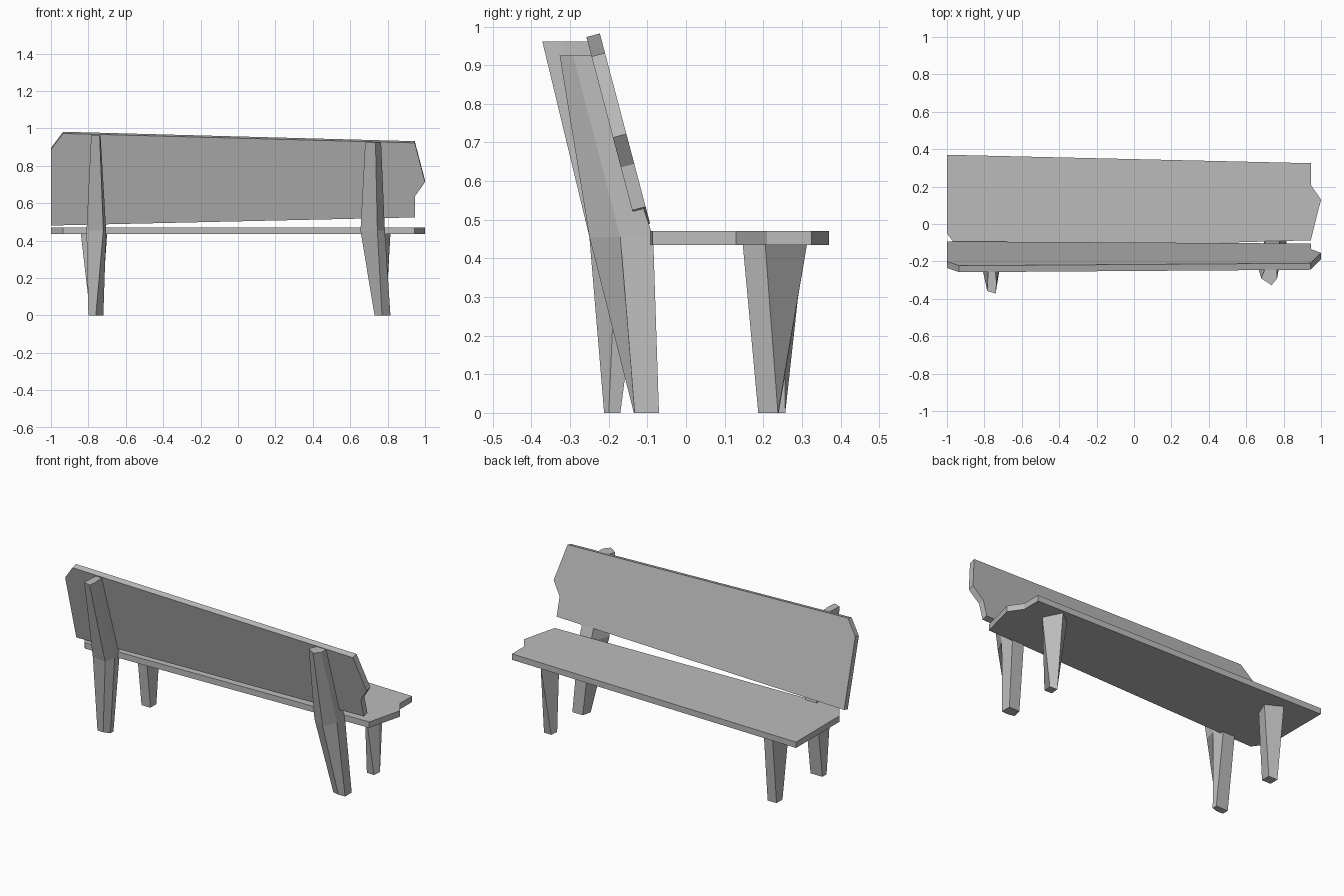
import bpy, bmesh, math
from mathutils import Matrix

cube = bpy.data.objects.get("Cube")
if cube:
    bpy.data.objects.remove(cube, do_unlink=True)

GREY = (0.5, 0.5, 0.5, 1)
grey = bpy.data.materials.new("plain grey")
grey.use_nodes = True
grey.diffuse_color = GREY
grey.node_tree.nodes["Principled BSDF"].inputs["Base Color"].default_value = GREY


def loft(name, rings):
    """Skin a stack of equal-sized corner rings and cap both ends."""
    bm = bmesh.new()
    loops = [[bm.verts.new(p) for p in ring] for ring in rings]
    n = len(loops[0])
    for low, high in zip(loops, loops[1:]):
        for i in range(n):
            j = (i + 1) % n
            bm.faces.new((low[i], low[j], high[j], high[i]))
    bm.faces.new(loops[0][::-1])
    bm.faces.new(loops[-1])
    bmesh.ops.recalc_face_normals(bm, faces=bm.faces)
    mesh = bpy.data.meshes.new(name)
    bm.to_mesh(mesh)
    bm.free()
    mesh.materials.append(grey)
    obj = bpy.data.objects.new(name, mesh)
    bpy.context.collection.objects.link(obj)
    return obj


def leg(name, *sections):
    """Each section is a height followed by its corners in plan."""
    return loft(name, [[(x, y, z) for x, y in corners] for z, corners in sections])


# Rough-cut plank shared by the seat and the backrest
THICK = 0.036
plank = [(-1, 0), (0.945, 0.045), (0.945, 0.16), (1, 0.24),
         (0.945, 0.457), (-0.935, 0.509), (-1, 0.42)]

# Seat plank lies flat, with its notched end at +x
loft("seat", [[(x, 0.37 - v, z) for x, v in plank] for z in (0.435, 0.435 + THICK)])

# Backrest plank leans back
backrest = loft("backrest", [[(x, y, v) for x, v in plank] for y in (-THICK, 0)])
backrest.data.transform(Matrix.Translation((0, -0.093, 0.49))
                        @ Matrix.Rotation(math.radians(14.8), 4, 'X'))

# Bent rear legs that carry the backrest
leg("rear_leg_right",
    (0, [(-0.8, -0.21), (-0.76, -0.212), (-0.72, -0.2), (-0.72, -0.17), (-0.8, -0.17)]),
    (0.455, [(-0.81, -0.24), (-0.72, -0.25), (-0.705, -0.18), (-0.72, -0.11), (-0.8, -0.11)]),
    (0.962, [(-0.785, -0.358), (-0.74, -0.372), (-0.735, -0.32), (-0.74, -0.255), (-0.78, -0.255)]))
leg("rear_leg_left",
    (0, [(0.73, -0.125), (0.77, -0.135), (0.815, -0.133), (0.815, -0.07), (0.745, -0.07)]),
    (0.455, [(0.655, -0.2), (0.745, -0.25), (0.785, -0.17), (0.78, -0.085), (0.7, -0.085)]),
    (0.925, [(0.68, -0.29), (0.735, -0.327), (0.765, -0.292), (0.765, -0.243), (0.7, -0.243)]))

# Tapered front legs
leg("front_leg_right",
    (0, [(-0.79, 0.2), (-0.73, 0.2), (-0.73, 0.257), (-0.79, 0.257)]),
    (0.436, [(-0.84, 0.21), (-0.74, 0.16), (-0.7, 0.255), (-0.795, 0.305)]))
leg("front_leg_left",
    (0, [(0.735, 0.19), (0.785, 0.187), (0.79, 0.238), (0.74, 0.24)]),
    (0.436, [(0.68, 0.25), (0.75, 0.147), (0.815, 0.205), (0.76, 0.313)]))
